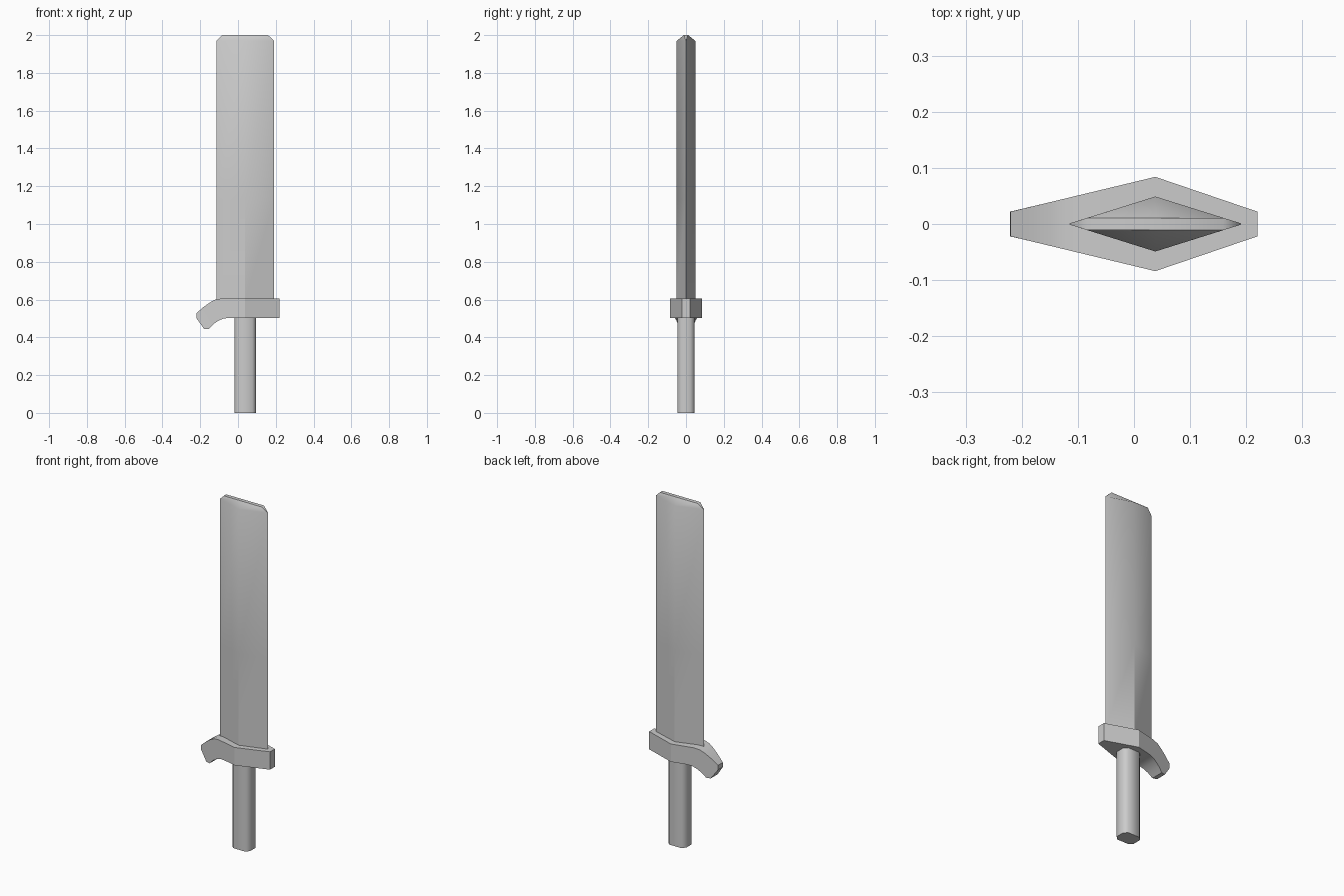
import bpy, math

if "Cube" in bpy.data.objects:
    bpy.data.objects.remove(bpy.data.objects["Cube"])

CX = 0.038  # shared centre line of blade and grip


def loft(name, rings, angle):
    """Skin a list of equal-sized vertex rings and cap both ends."""
    n = len(rings[0])
    verts = [v for ring in rings for v in ring]
    faces = [tuple(reversed(range(n))),
             tuple(range(len(verts) - n, len(verts)))]
    for r in range(len(rings) - 1):
        for i in range(n):
            j = (i + 1) % n
            faces.append((r * n + i, r * n + j, (r + 1) * n + j, (r + 1) * n + i))
    mesh = bpy.data.meshes.new(name)
    mesh.from_pydata(verts, [], faces)
    mesh.validate()
    obj = bpy.data.objects.new(name, mesh)
    bpy.context.collection.objects.link(obj)
    bpy.ops.object.select_all(action='DESELECT')
    obj.select_set(True)
    bpy.context.view_layer.objects.active = obj
    bpy.ops.object.mode_set(mode='EDIT')
    bpy.ops.mesh.select_all(action='SELECT')
    bpy.ops.mesh.normals_make_consistent(inside=False)
    bpy.ops.object.mode_set(mode='OBJECT')
    bpy.ops.object.shade_smooth_by_angle(angle=math.radians(angle))
    return obj


# Blade: diamond section, chamfered into a thin flat tip
def blade_ring(z, half_x, flat_y, ridge_y):
    return [(CX - half_x, -flat_y, z), (CX, -ridge_y, z), (CX + half_x, -flat_y, z),
            (CX + half_x, flat_y, z), (CX, ridge_y, z), (CX - half_x, flat_y, z)]


blade = loft("blade", [blade_ring(0.60, 0.153, 0.001, 0.049),
                       blade_ring(1.13, 0.153, 0.001, 0.049),
                       blade_ring(1.97, 0.153, 0.001, 0.049),
                       blade_ring(2.00, 0.121, 0.011, 0.011)], 60)
# Ridge is crisp on the lower part only
for e in blade.data.edges:
    a, b = (blade.data.vertices[i].co for i in e.vertices)
    if abs(a.x - CX) < 1e-4 and abs(b.x - CX) < 1e-4 and max(a.z, b.z) < 1.2:
        e.use_edge_sharp = True


# Guard: straight on one side, drooping hook on the other, widest at the middle
def guard_half_width(x):
    edge = 0.22 if x > CX else -0.22
    t = min(1.0, abs(x - CX) / abs(edge - CX))
    return 0.084 + (0.022 - 0.084) * t


stations = [((-0.221, 0.503), (-0.180, 0.445)),
            ((-0.220, 0.528), (-0.155, 0.445)),
            ((-0.182, 0.561), (-0.130, 0.470)),
            ((-0.148, 0.585), (-0.100, 0.490)),
            ((-0.120, 0.600), (-0.075, 0.500)),
            ((-0.085, 0.606), (-0.045, 0.503)),
            ((CX, 0.606), (CX, 0.503)),
            ((0.22, 0.606), (0.22, 0.503))]
rings = []
for (tx, tz), (bx, bz) in stations:
    tw, bw = guard_half_width(tx), guard_half_width(bx)
    rings.append([(tx, -tw, tz), (tx, tw, tz), (bx, bw, bz), (bx, -bw, bz)])
loft("guard", rings, 25)

# Grip: flattened eight-sided bar
section = [(-0.057, -0.025), (-0.038, -0.045), (0.038, -0.045), (0.057, -0.025),
           (0.057, 0.025), (0.038, 0.045), (-0.038, 0.045), (-0.057, 0.025)]
loft("grip", [[(CX + x, y, z) for x, y in section] for z in (0.0, 0.51)], 60)
